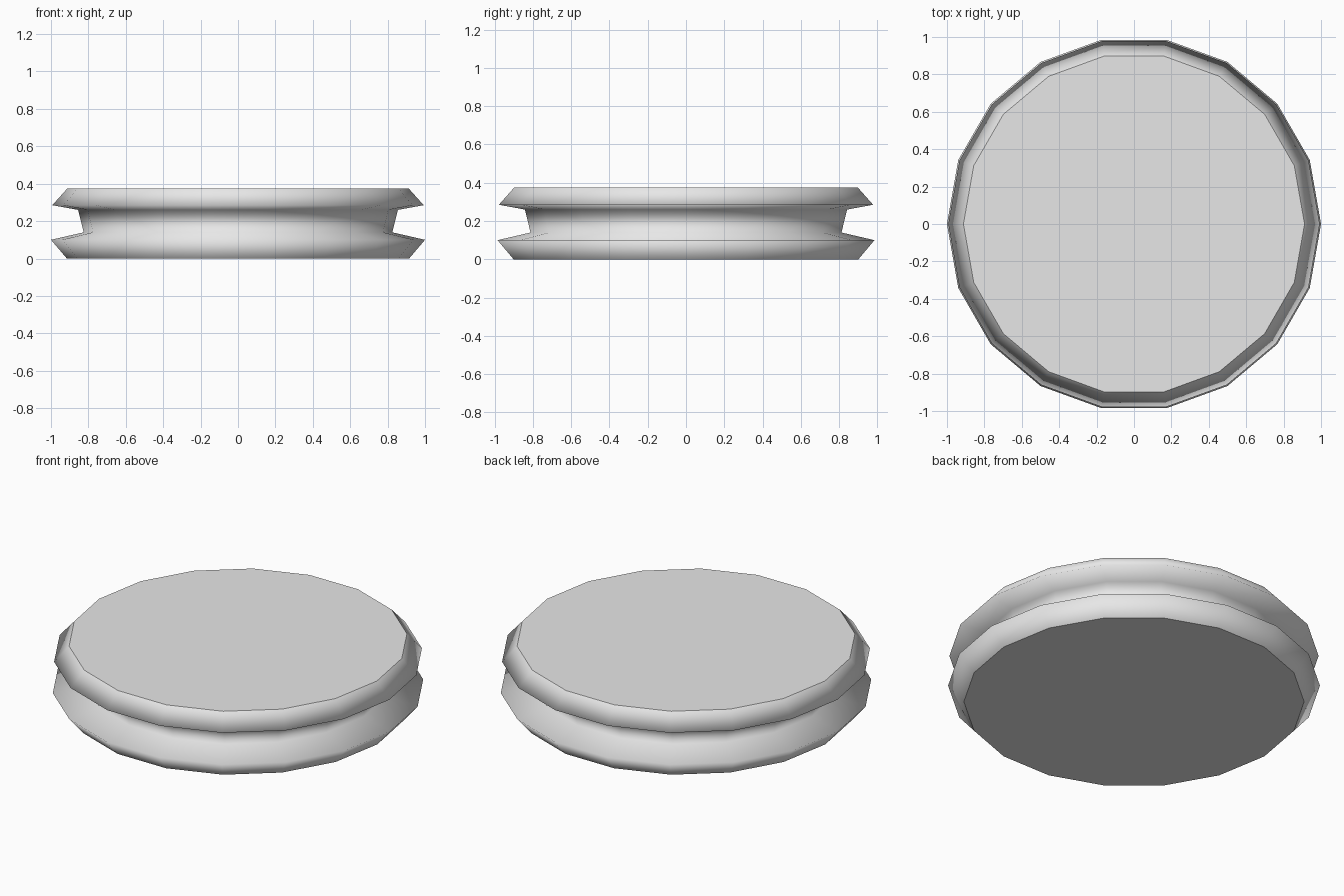
import bpy, bmesh
from math import cos, sin, tau

cube = bpy.data.objects.get("Cube")
if cube:
    bpy.data.objects.remove(cube)

SIDES = 18
# Radius and height from the base up: lower rim, groove, upper rim
PROFILE = [(0.915, 0), (1.0, 0.1), (0.825, 0.14),
           (0.855, 0.26), (0.993, 0.285), (0.912, 0.375)]

grey = bpy.data.materials.new("light grey")
grey.use_nodes = True
colour = (0.8, 0.8, 0.8, 1)
grey.diffuse_color = colour
grey.node_tree.nodes["Principled BSDF"].inputs["Base Color"].default_value = colour

# Grooved wheel turned from the profile
bm = bmesh.new()
rings = [[bm.verts.new((r * cos(tau * i / SIDES), r * sin(tau * i / SIDES), z))
          for i in range(SIDES)] for r, z in PROFILE]
for low, high in zip(rings, rings[1:]):
    for i in range(SIDES):
        j = (i + 1) % SIDES
        bm.faces.new((low[i], low[j], high[j], high[i])).smooth = True

# Flat caps with sharp borders
for cap in (bm.faces.new(rings[0][::-1]), bm.faces.new(rings[-1])):
    for edge in cap.edges:
        edge.smooth = False

mesh = bpy.data.meshes.new("grooved_wheel")
bm.to_mesh(mesh)
bm.free()
mesh.materials.append(grey)
wheel = bpy.data.objects.new("grooved_wheel", mesh)
bpy.context.collection.objects.link(wheel)
